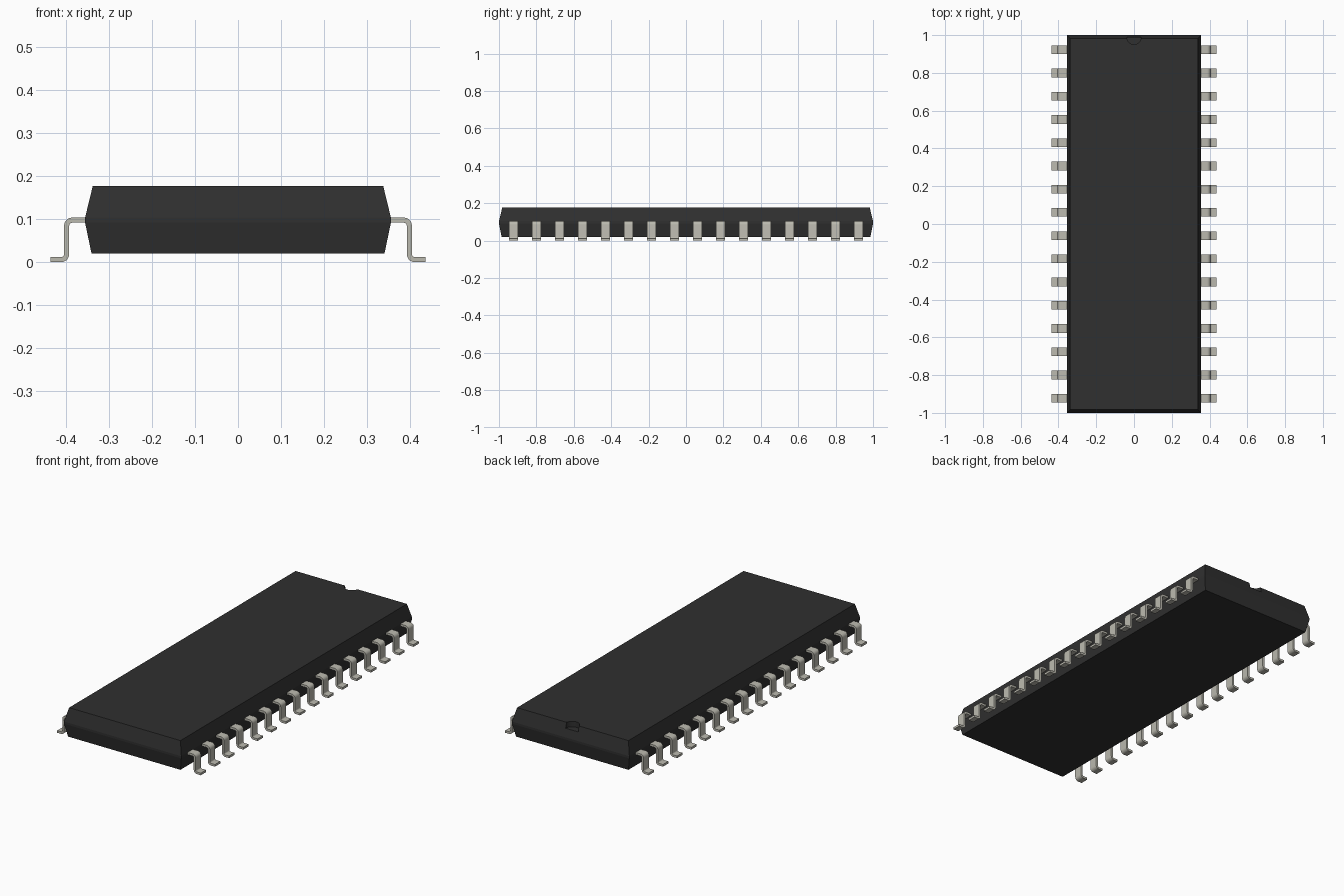
import bpy, bmesh, math
from mathutils import Vector

if "Cube" in bpy.data.objects:
    bpy.data.objects.remove(bpy.data.objects["Cube"], do_unlink=True)

PINS_PER_SIDE = 16
PITCH = 0.123
PIN_WIDTH = 0.046
PIN_THICK = 0.012


def make_material(name, colour):
    mat = bpy.data.materials.new(name)
    mat.use_nodes = True
    mat.diffuse_color = (*colour, 1)
    bsdf = next(n for n in mat.node_tree.nodes if n.type == 'BSDF_PRINCIPLED')
    bsdf.inputs["Base Color"].default_value = (*colour, 1)
    return mat


def make_object(name, bm, mat):
    bmesh.ops.recalc_face_normals(bm, faces=bm.faces)
    mesh = bpy.data.meshes.new(name)
    bm.to_mesh(mesh)
    bm.free()
    mesh.materials.append(mat)
    obj = bpy.data.objects.new(name, mesh)
    bpy.context.scene.collection.objects.link(obj)
    return obj


black = make_material("black plastic", (0.029, 0.029, 0.029))
metal = make_material("tinned metal", (0.50, 0.49, 0.43))

# Package body: stacked rectangles (half width, half length, height)
bm = bmesh.new()
rings = []
for hx, hy, z in [(0.341, 0.986, 0.02), (0.356, 1.0, 0.092),
                  (0.356, 1.0, 0.104), (0.338, 0.982, 0.178)]:
    corners = [(-hx, -hy), (hx, -hy), (hx, hy), (-hx, hy)]
    rings.append([bm.verts.new((x, y, z)) for x, y in corners])
for low, high in zip(rings, rings[1:]):
    for i in range(4):
        j = (i + 1) % 4
        bm.faces.new((low[i], low[j], high[j], high[i]))
bm.faces.new(rings[0][::-1])
bm.faces.new(rings[-1])
body = make_object("package_body", bm, black)

# Round orientation notch at the back edge of the top
bm = bmesh.new()
bmesh.ops.create_cone(bm, cap_ends=True, segments=32, radius1=0.038,
                      radius2=0.038, depth=0.06)
cutter = make_object("notch_cutter", bm, black)
cutter.location = (0, 0.988, 0.178)
cutter.hide_render = True
cutter.hide_viewport = True
cut = body.modifiers.new("notch", 'BOOLEAN')
cut.operation = 'DIFFERENCE'
cut.solver = 'EXACT'
cut.object = cutter


def arc(cx, cz, radius, start, end, steps=5):
    for i in range(steps + 1):
        a = math.radians(start + (end - start) * i / steps)
        yield Vector((cx + radius * math.cos(a), cz + radius * math.sin(a)))


# Gull-wing pin: bent centre line thickened into a strip profile
bend = 0.013
leg_x = 0.399
shoulder_z = 0.098
foot_z = PIN_THICK / 2
path = [Vector((0.34, shoulder_z))]
path += arc(leg_x - bend, shoulder_z - bend, bend, 90, 0)
path += arc(leg_x + bend, foot_z + bend, bend, 180, 270)
path += [Vector((0.436, foot_z))]

inner, outer = [], []
for i, p in enumerate(path):
    along = (path[min(i + 1, len(path) - 1)] - path[max(i - 1, 0)]).normalized()
    side = Vector((-along.y, along.x)) * PIN_THICK / 2
    outer.append(p + side)
    inner.append(p - side)
profile = outer + inner[::-1]


def add_pin(bm, sign, y):
    ends = [[bm.verts.new((sign * p.x, y + s * PIN_WIDTH / 2, p.y)) for p in profile]
            for s in (-1, 1)]
    count = len(profile)
    for i in range(count):
        j = (i + 1) % count
        bm.faces.new((ends[0][i], ends[0][j], ends[1][j], ends[1][i]))
    # Side walls as quads across the strip
    for end in ends:
        for i in range(len(path) - 1):
            bm.faces.new((end[i], end[i + 1], end[count - 2 - i], end[count - 1 - i]))


# Pin rows along both long sides
for name, sign in (("left_pins", 1), ("right_pins", -1)):
    bm = bmesh.new()
    for k in range(PINS_PER_SIDE):
        add_pin(bm, sign, (k - (PINS_PER_SIDE - 1) / 2) * PITCH)
    row = make_object(name, bm, metal)
    bpy.ops.object.select_all(action='DESELECT')
    row.select_set(True)
    bpy.context.view_layer.objects.active = row
    bpy.ops.object.shade_smooth_by_angle(angle=math.radians(35))
